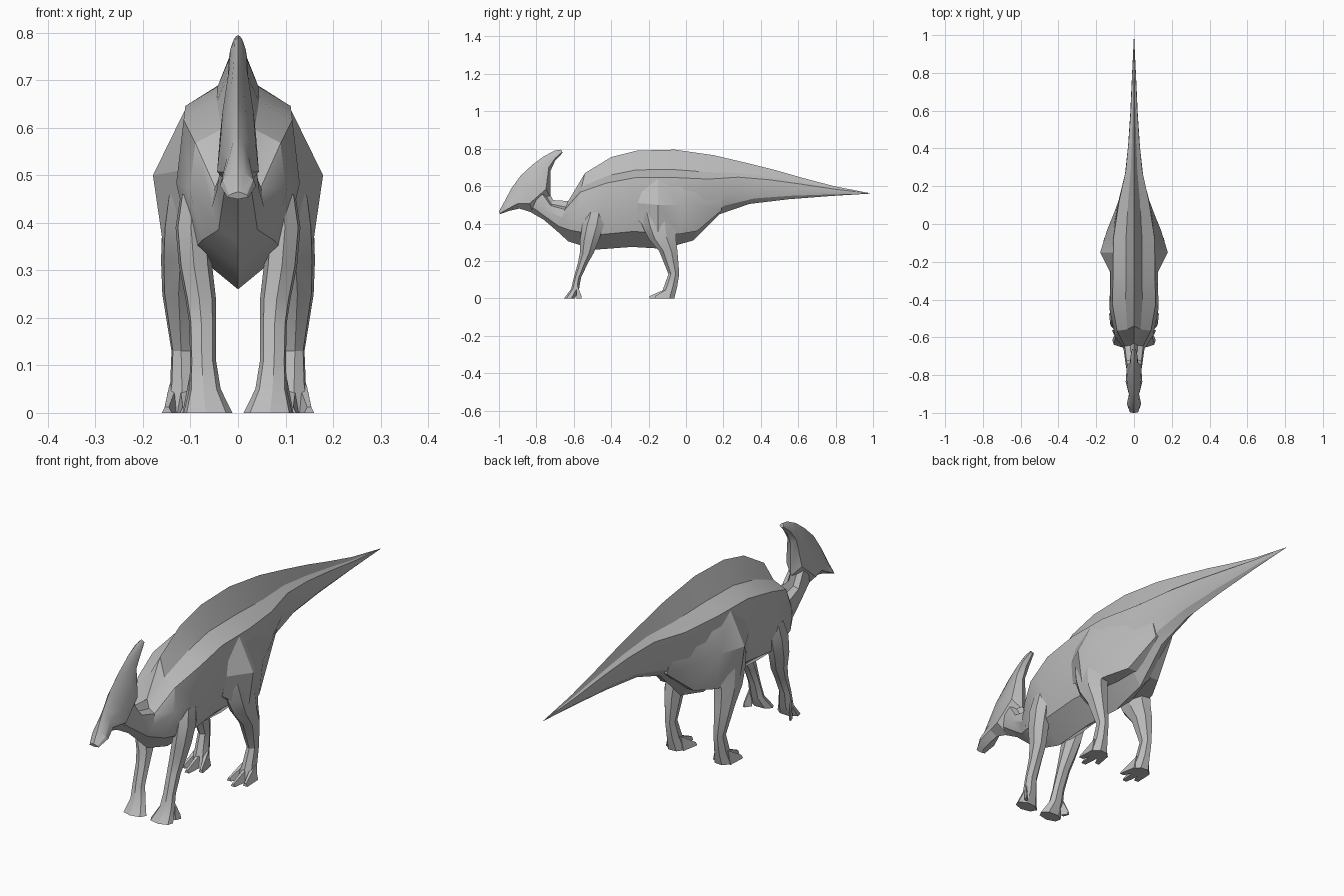
import bpy
import math
from math import cos, sin, pi

cube = bpy.data.objects.get("Cube")
if cube:
    bpy.data.objects.remove(cube)

skin = bpy.data.materials.new("grey skin")
skin.use_nodes = True
GREY = (0.5, 0.5, 0.5, 1)
skin.diffuse_color = GREY
skin.node_tree.nodes["Principled BSDF"].inputs["Base Color"].default_value = GREY


def loft(name, rings, angle=25):
    """Skin a row of equal-sized rings and cap both ends."""
    n = len(rings[0])
    verts = [p for ring in rings for p in ring]
    faces = [(r * n + i, r * n + (i + 1) % n, (r + 1) * n + (i + 1) % n, (r + 1) * n + i)
             for r in range(len(rings) - 1) for i in range(n)]
    faces += [tuple(range(n))[::-1], tuple(range(len(verts) - n, len(verts)))]
    mesh = bpy.data.meshes.new(name)
    mesh.from_pydata(verts, [], faces)
    mesh.materials.append(skin)
    obj = bpy.data.objects.new(name, mesh)
    bpy.context.collection.objects.link(obj)
    bpy.ops.object.select_all(action="DESELECT")
    obj.select_set(True)
    bpy.context.view_layer.objects.active = obj
    bpy.ops.object.mode_set(mode="EDIT")
    bpy.ops.mesh.select_all(action="SELECT")
    bpy.ops.mesh.normals_make_consistent(inside=False)
    bpy.ops.object.mode_set(mode="OBJECT")
    bpy.ops.object.shade_smooth_by_angle(angle=math.radians(angle))


def pair(name, rings):
    """Loft the left part and its mirror image."""
    loft(f"left_{name}", rings)
    loft(f"right_{name}", [[(-x, y, z) for x, y, z in ring] for ring in rings])


def section(top, bottom, width, shape):
    """Mirrored ring hung between a top and a bottom point (y, z)."""
    def at(t, x):
        return (x * width, top[0] + (bottom[0] - top[0]) * t, top[1] + (bottom[1] - top[1]) * t)
    right = [at(t, x) for t, x in shape]
    left = [at(t, -x) for t, x in reversed(shape)]
    return [at(0, 0)] + right + [at(1, 0)] + left


def oval(x, y, z, rx, ry, n=7):
    angles = [2 * pi * i / n + 0.3 for i in range(n)]
    return [(x + rx * cos(a), y + ry * sin(a), z) for a in angles]


def limb(name, rows):
    pair(name, [oval(*row) for row in rows])


def toe(name, root, tip, wide, high):
    """Flat wedge that runs from the foot to a blunt tip on the ground."""
    rings = []
    for (x, y), w, h in ((root, wide, high), (tip, wide * 0.5, high * 0.2)):
        rings.append([(x - w, y, 0), (x + w, y, 0), (x + w * 0.4, y, h), (x - w * 0.4, y, h)])
    pair(name, rings)


# Neck, trunk and tail in one skin with a narrow ridge along the back
trunk_shape = [(0.20, 0.34), (0.28, 0.88), (0.55, 1.0), (0.84, 0.74)]
trunk = [
    ((-0.76, 0.62), (-0.83, 0.46), 0.035),
    ((-0.71, 0.525), (-0.76, 0.42), 0.045),
    ((-0.63, 0.52), (-0.69, 0.36), 0.055),
    ((-0.54, 0.67), (-0.63, 0.305), 0.102),
    ((-0.40, 0.755), (-0.49, 0.26), 0.130),
    ((-0.26, 0.79), (-0.29, 0.275), 0.126),
    ((-0.06, 0.795), (-0.12, 0.265), 0.124),
    ((0.15, 0.765), (0.04, 0.31), 0.090),
    ((0.32, 0.725), (0.18, 0.45), 0.050),
    ((0.48, 0.685), (0.34, 0.505), 0.032),
    ((0.62, 0.645), (0.55, 0.53), 0.020),
    ((0.79, 0.60), (0.77, 0.547), 0.011),
    ((0.985, 0.562), (0.985, 0.56), 0.001),
]
loft("trunk_and_tail", [section(*row, trunk_shape) for row in trunk])

# Beak, face and swept-back crest
head_shape = [(0.12, 0.35), (0.45, 0.85), (0.75, 1.0)]
head = [
    ((-1.0, 0.465), (-0.995, 0.45), 0.022),
    ((-0.975, 0.51), (-0.945, 0.468), 0.038),
    ((-0.935, 0.585), (-0.89, 0.48), 0.027),
    ((-0.885, 0.655), (-0.82, 0.458), 0.044),
    ((-0.82, 0.715), (-0.725, 0.54), 0.038),
    ((-0.76, 0.76), (-0.725, 0.68), 0.022),
    ((-0.70, 0.79), (-0.70, 0.735), 0.019),
    ((-0.668, 0.795), (-0.66, 0.778), 0.010),
]
loft("head_and_crest", [section(*row, head_shape) for row in head])

# Haunches: y, top, bulge height, bottom, top x, bulge x, bottom x
haunch = [
    (-0.265, 0.59, 0.51, 0.42, 0.100, 0.122, 0.110),
    (-0.15, 0.645, 0.50, 0.335, 0.108, 0.179, 0.155),
    (-0.03, 0.61, 0.50, 0.345, 0.100, 0.142, 0.125),
    (0.06, 0.60, 0.50, 0.36, 0.085, 0.105, 0.080),
    (0.19, 0.59, 0.53, 0.47, 0.052, 0.057, 0.040),
]
pair("haunch", [[(0.03, y, top), (tx, y, top), (mx, y, mid), (bx, y, low), (0.03, y, low)]
                for y, top, mid, low, tx, mx, bx in haunch])

# Hind legs: knee, thin shin, splayed foot
limb("thigh", [
    (0.105, -0.15, 0.46, 0.048, 0.105),
    (0.112, -0.14, 0.39, 0.050, 0.095),
    (0.118, -0.125, 0.32, 0.046, 0.076),
    (0.122, -0.092, 0.25, 0.039, 0.05),
    (0.118, -0.064, 0.13, 0.023, 0.03),
    (0.116, -0.082, 0.06, 0.028, 0.037),
    (0.114, -0.10, 0.0, 0.042, 0.04),
])
for label, root_x, tip in (("inner", 0.092, (0.068, -0.16)),
                           ("middle", 0.114, (0.112, -0.195)),
                           ("outer", 0.136, (0.15, -0.165))):
    toe(f"hind_{label}_toe", (root_x, -0.085), tip, 0.021, 0.06)

# Front legs: shoulder, slim forearm, flared hoof-like hand
limb("front_leg", [
    (0.092, -0.48, 0.46, 0.030, 0.05),
    (0.096, -0.495, 0.39, 0.037, 0.06),
    (0.090, -0.515, 0.31, 0.036, 0.052),
    (0.079, -0.53, 0.24, 0.033, 0.038),
    (0.075, -0.55, 0.19, 0.029, 0.028),
    (0.074, -0.58, 0.11, 0.028, 0.02),
    (0.070, -0.592, 0.05, 0.034, 0.022),
    (0.064, -0.622, 0.0, 0.053, 0.03),
])
toe("front_thumb", (0.098, -0.585), (0.112, -0.56), 0.009, 0.08)
